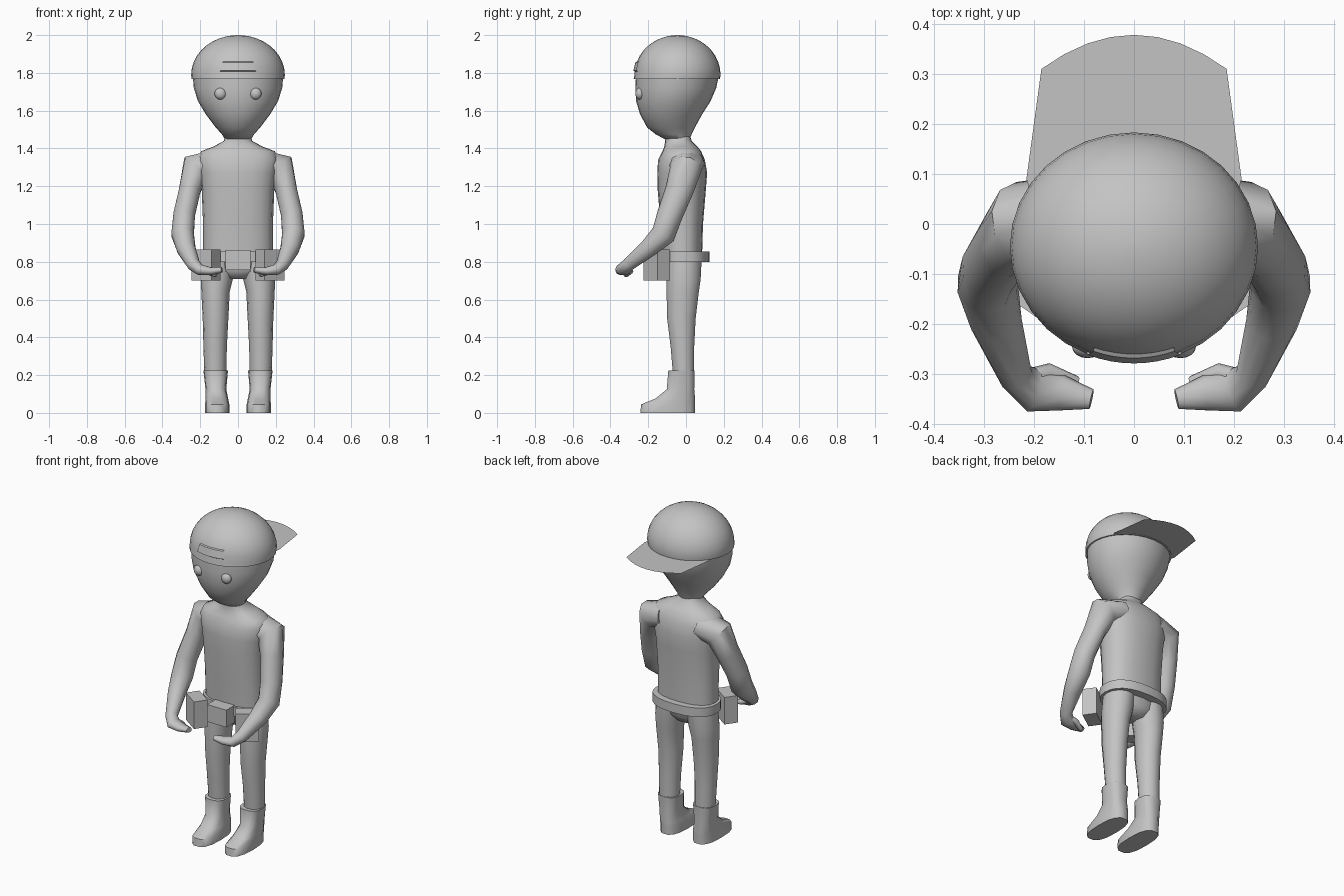
import bpy, bmesh, math
from mathutils import Vector, Matrix

cube = bpy.data.objects.get("Cube")
if cube:
    bpy.data.objects.remove(cube, do_unlink=True)

GREY = bpy.data.materials.new("plain_grey")
GREY.use_nodes = True
GREY.diffuse_color = (0.55, 0.55, 0.55, 1)
GREY.node_tree.nodes["Principled BSDF"].inputs["Base Color"].default_value = (0.55, 0.55, 0.55, 1)


def finish(name, bm, mirror=False, angle=40, normals=True):
    if normals:
        bmesh.ops.recalc_face_normals(bm, faces=bm.faces)
    mesh = bpy.data.meshes.new(name)
    bm.to_mesh(mesh)
    bm.free()
    mesh.materials.append(GREY)
    ob = bpy.data.objects.new(name, mesh)
    bpy.context.collection.objects.link(ob)
    bpy.ops.object.select_all(action='DESELECT')
    ob.select_set(True)
    bpy.context.view_layer.objects.active = ob
    if angle:
        bpy.ops.object.shade_smooth_by_angle(angle=math.radians(angle))
    if mirror:
        ob.modifiers.new("Mirror", 'MIRROR').use_clip = False
    return ob


def ring_offsets(n, square):
    """Unit circle points, squared off when the exponent is below 1."""
    for i in range(n):
        a = 2 * math.pi * i / n
        c, s = math.cos(a), math.sin(a)
        yield math.copysign(abs(c) ** square, c), math.copysign(abs(s) ** square, s)


def skin(name, rings, **kw):
    """Join rings of points into a closed skin."""
    bm = bmesh.new()
    loops = [[bm.verts.new(p) for p in ring] for ring in rings]
    n = len(loops[0])
    for a, b in zip(loops, loops[1:]):
        for i in range(n):
            bm.faces.new((a[i], a[(i + 1) % n], b[(i + 1) % n], b[i]))
    bm.faces.new(loops[0])
    bm.faces.new(loops[-1])
    return finish(name, bm, **kw)


def stack(name, rows, n=16, square=1.0, **kw):
    """Rows of (z, centre x, half width, front y, back y)."""
    rings = []
    for z, cx, rx, y0, y1 in rows:
        rings.append([(cx + rx * u, (y0 + y1) / 2 + (y1 - y0) / 2 * v, z)
                      for u, v in ring_offsets(n, square)])
    return skin(name, rings, **kw)


def limb(name, rows, n=10, **kw):
    """Rows of (x, y, z, half depth, half width) along a bent path."""
    pts = [Vector(r[:3]) for r in rows]
    rings = []
    for i, r in enumerate(rows):
        t = Vector()
        if i:
            t += (pts[i] - pts[i - 1]).normalized()
        if i < len(pts) - 1:
            t += (pts[i + 1] - pts[i]).normalized()
        t.normalize()
        u = Vector((0, 1, 0))
        u = (u - t * u.dot(t)).normalized()
        v = t.cross(u)
        rings.append([pts[i] + u * r[3] * a + v * r[4] * b for a, b in ring_offsets(n, 1)])
    return skin(name, rings, **kw)


def box(name, centre, size, yaw=0, **kw):
    bm = bmesh.new()
    bmesh.ops.create_cube(bm, size=1, matrix=Matrix.Translation(centre)
                          @ Matrix.Rotation(math.radians(yaw), 4, 'Z')
                          @ Matrix.Diagonal((*size, 1)))
    return finish(name, bm, angle=None, **kw)


# Head and neck
stack("head", [
    (1.45, 0, .07, -.115, .02), (1.475, 0, .085, -.16, .03), (1.51, 0, .117, -.205, .047),
    (1.58, 0, .17, -.243, .085), (1.65, 0, .212, -.264, .13),
    (1.72, 0, .234, -.268, .16), (1.79, 0, .24, -.265, .175)], n=28, angle=60)

# Cap dome
CAP_Y, CAP_Z, CAP_RX, CAP_RY, CAP_H = -.045, 1.79, .248, .228, .21
dome = [(1.768, 0, .246, CAP_Y - .232, CAP_Y + .225)]
for k in range(10):
    a = math.radians(k * 9.7)
    c = math.cos(a)
    dome.append((CAP_Z + CAP_H * math.sin(a), 0, CAP_RX * c, CAP_Y - CAP_RY * c, CAP_Y + CAP_RY * c))
stack("cap_dome", dome, n=32, angle=50)

# Flat visor pointing backward
bm = bmesh.new()
edge = [(.2, .04), (.215, .09), (.185, .31)]
edge += [(.185 * math.cos(a), .31 + .068 * math.sin(a))
         for a in (math.radians(d) for d in (55, 70, 90, 110, 125))]
edge[3:] = [(x, .378 - .068 * (x / .185) ** 2) for x in (.14, .093, .047, 0, -.047, -.093, -.14)]
edge += [(-x, y) for x, y in reversed(edge[:3])]
bm.faces.new([bm.verts.new((x, y, 1.77)) for x, y in edge])
finish("cap_visor", bm, angle=None)

# Raised panel on the cap front
bm = bmesh.new()
rows = []
for z, half, lift in ((1.808, .095, 1.0), (1.812, .093, 1.03), (1.856, .081, 1.03), (1.86, .08, 1.0)):
    r = math.sqrt(1 - ((z - CAP_Z) / CAP_H) ** 2)
    row = []
    for k in range(9):
        x = half * (k / 4 - 1)
        y = CAP_Y - lift * CAP_RY * math.sqrt(r * r - (x / CAP_RX) ** 2)
        row.append(bm.verts.new((x, y, z)))
    rows.append(row)
for a, b in zip(rows, rows[1:]):
    for k in range(8):
        bm.faces.new((a[k], a[k + 1], b[k + 1], b[k]))
finish("cap_panel", bm, angle=30, normals=False)

# Eyes
bm = bmesh.new()
bmesh.ops.create_uvsphere(bm, u_segments=16, v_segments=10, radius=.031,
                          matrix=Matrix.Translation((.093, -.245, 1.69)) @ Matrix.Diagonal((1, .75, 1, 1)))
finish("eye", bm, mirror=True, angle=60)

# Torso and pelvis
stack("torso", [
    (.83, 0, .185, -.125, .085), (1.0, 0, .185, -.135, .09), (1.18, 0, .192, -.15, .105),
    (1.27, 0, .205, -.152, .112), (1.34, 0, .215, -.148, .1), (1.385, 0, .195, -.125, .08),
    (1.41, 0, .13, -.115, .06), (1.44, 0, .075, -.11, .03), (1.47, 0, .068, -.11, .02)],
    n=20, square=.85, angle=60)
stack("pelvis", [(.71, 0, .07, -.07, .04), (.75, 0, .15, -.1, .07), (.84, 0, .185, -.115, .085)],
      angle=60)

# Arms, hands and thumbs
limb("arm", [
    (.12, 0, 1.32, .1, .075), (.225, 0, 1.295, .085, .085), (.255, -.035, 1.18, .075, .06),
    (.285, -.085, 1.05, .068, .06), (.293, -.12, .945, .065, .062),
    (.275, -.2, .87, .05, .052), (.235, -.305, .785, .034, .036),
    (.2, -.333, .757, .044, .03), (.145, -.337, .75, .036, .022),
    (.085, -.35, .757, .02, .015)], mirror=True, angle=60)
limb("thumb", [(.215, -.31, .768, .02, .018), (.17, -.298, .75, .02, .016),
               (.115, -.318, .73, .014, .012)], n=8, mirror=True, angle=60)

# Legs
stack("leg", [
    (.2, .12, .058, -.07, .045), (.35, .121, .062, -.083, .045), (.5, .119, .068, -.102, .053),
    (.64, .119, .075, -.105, .07), (.71, .112, .085, -.105, .08), (.81, .1, .088, -.105, .085)],
    n=14, mirror=True, angle=60)

# Boots
stack("boot", [
    (0, .11, .064, -.245, .05), (.045, .11, .064, -.24, .05), (.075, .112, .06, -.165, .05),
    (.125, .117, .055, -.103, .045), (.225, .118, .065, -.095, .047)],
    n=14, square=.75, mirror=True, angle=50)

# Belt, buckle case and pouches
stack("belt", [(.8, 0, .203, -.14, .125), (.855, 0, .203, -.14, .125)], n=24, square=.85)
box("buckle_case", (0, -.165, .81), (.13, .08, .105))
box("belt_pouch", (.17, -.155, .783), (.13, .08, .165), yaw=35, mirror=True)
